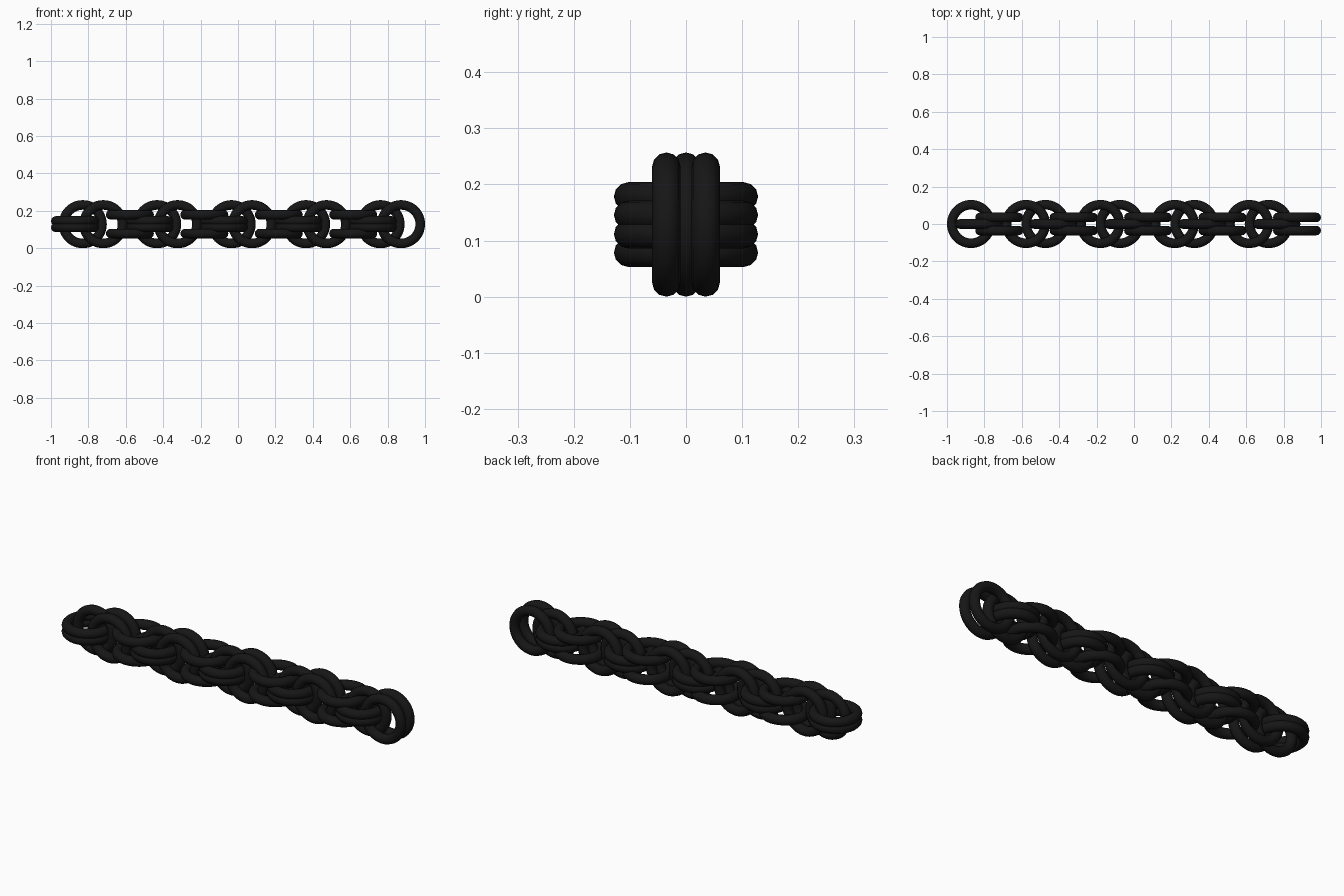
import bpy
from math import pi

if "Cube" in bpy.data.objects:
    bpy.data.objects.remove(bpy.data.objects["Cube"])

MAJOR, TUBE = 0.103, 0.0255      # ring centreline radius and wire radius
R = MAJOR + TUBE                 # outer radius, also the height of the chain axis
PITCH = 0.398                    # length of one repeat of the weave

black = bpy.data.materials.new("black_metal")
black.diffuse_color = (0.008, 0.008, 0.008, 1)
black.use_nodes = True
black.node_tree.nodes["Principled BSDF"].inputs["Base Color"].default_value = black.diffuse_color


def ring(name, x, offset, upright):
    """One closed ring: upright rings lie in XZ, flat rings in XY."""
    loc = (x, offset, R) if upright else (x, 0, R + offset)
    bpy.ops.mesh.primitive_torus_add(
        major_radius=MAJOR, minor_radius=TUBE,
        major_segments=48, minor_segments=12,
        location=loc, rotation=(pi / 2 if upright else 0, 0, 0))
    ob = bpy.context.object
    ob.name = name
    ob.data.materials.append(black)
    bpy.ops.object.shade_smooth()


# name, first x, repeats, sideways offsets, upright
groups = [
    ("flat_inner_ring", -1 + R, 5, (-0.017, 0.017), False),
    ("upright_middle_ring", -0.83, 5, (0,), True),
    ("upright_outer_ring", 1 - R - 4 * PITCH, 5, (-0.035, 0.035), True),
    ("flat_outer_ring", -0.578, 4, (-0.05, 0.05), False),
]

for name, start, count, offsets, upright in groups:
    for k in range(count):
        for off in offsets:
            ring(name, start + k * PITCH, off, upright)
